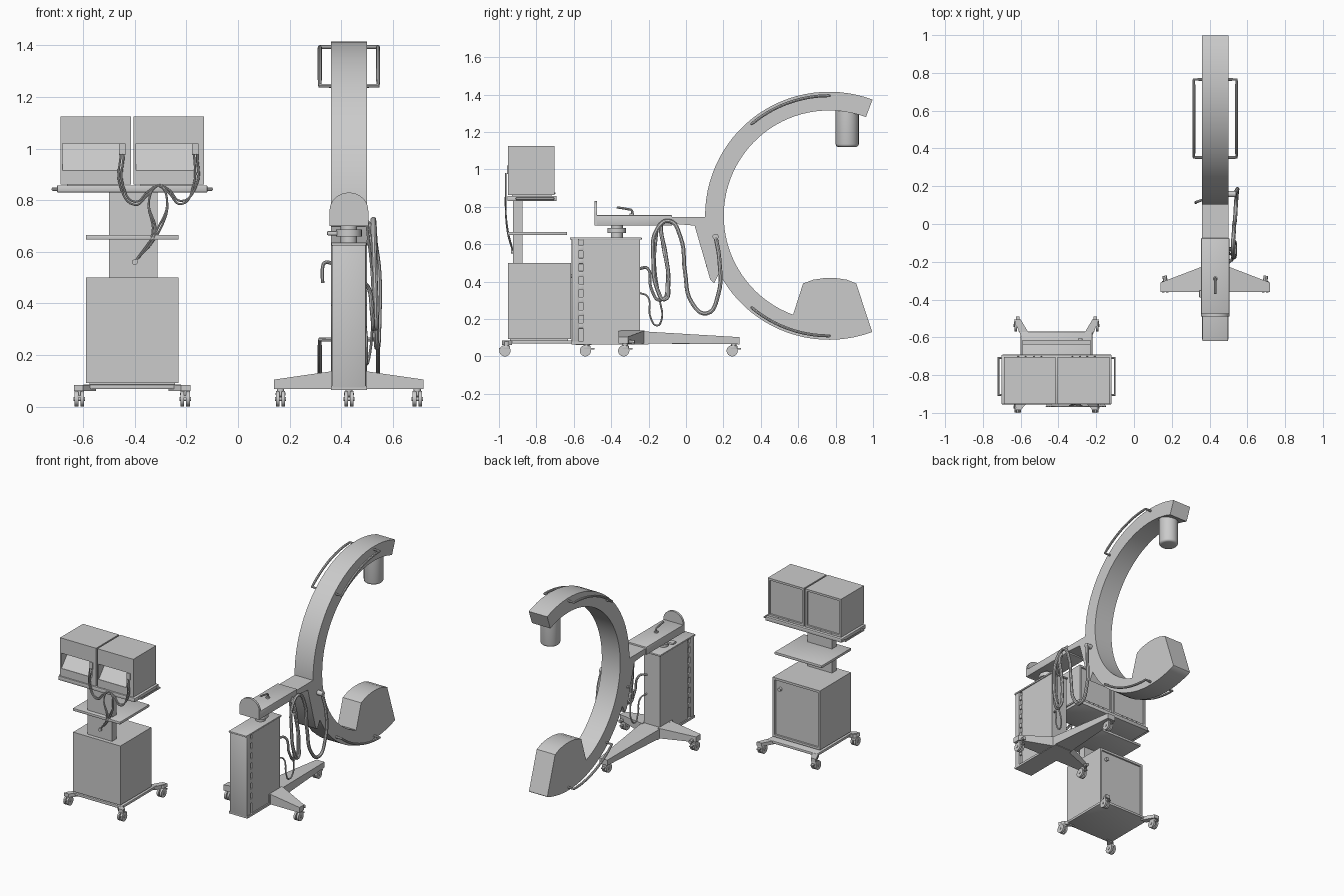
import bpy, bmesh, math
from mathutils import Vector, Matrix

old = bpy.data.objects.get("Cube")
if old:
    bpy.data.objects.remove(old, do_unlink=True)

GREY = (0.6, 0.6, 0.6, 1)
paint = bpy.data.materials.new("grey_paint")
paint.use_nodes = True
paint.diffuse_color = GREY
paint.node_tree.nodes["Principled BSDF"].inputs["Base Color"].default_value = GREY
parts, cutters = [], []


def finish(name, bm):
    bmesh.ops.recalc_face_normals(bm, faces=bm.faces[:])
    me = bpy.data.meshes.new(name)
    bm.to_mesh(me)
    bm.free()
    ob = bpy.data.objects.new(name, me)
    me.materials.append(paint)
    bpy.context.collection.objects.link(ob)
    parts.append(ob)
    return ob


def box(name, x, y, z, bevel=0):
    bm = bmesh.new()
    bmesh.ops.create_cube(bm, size=1)
    for v in bm.verts:
        v.co = [(a[0] + a[1]) / 2 + c * (a[1] - a[0]) for a, c in zip((x, y, z), v.co)]
    if bevel:
        bmesh.ops.bevel(bm, geom=bm.edges[:], offset=bevel, segments=2, affect='EDGES', profile=0.5)
    return finish(name, bm)


def prism(name, pts, a, b, axis=0):
    """Extrude a closed profile along x (axis 0) or y (axis 1)."""
    bm = bmesh.new()
    face = bm.faces.new([bm.verts.new((a, p, q) if axis == 0 else (p, a, q)) for p, q in pts])
    new = bmesh.ops.extrude_face_region(bm, geom=[face])["geom"]
    for v in new:
        if isinstance(v, bmesh.types.BMVert):
            v.co[axis] = b
    return finish(name, bm)


def cyl(name, c, r, h, axis='Z', r2=None, bevel=0):
    bm = bmesh.new()
    bmesh.ops.create_cone(bm, cap_ends=True, segments=24, radius1=r, radius2=r2 or r, depth=h)
    if bevel:
        edges = [e for e in bm.edges if e.verts[0].co.z < 0 and e.verts[1].co.z < 0]
        bmesh.ops.bevel(bm, geom=edges, offset=bevel, segments=3, affect='EDGES', profile=0.5)
    rot = {'Z': Matrix(), 'X': Matrix.Rotation(math.pi / 2, 4, 'Y'), 'Y': Matrix.Rotation(math.pi / 2, 4, 'X')}
    bm.transform(Matrix.Translation(c) @ rot[axis])
    return finish(name, bm)


def tube(name, pts, r, smooth=True):
    cu = bpy.data.curves.new(name, 'CURVE')
    cu.dimensions = '3D'
    cu.bevel_depth, cu.bevel_resolution, cu.resolution_u, cu.use_fill_caps = r, 2, 6, True
    sp = cu.splines.new('BEZIER' if smooth else 'POLY')
    points = sp.bezier_points if smooth else sp.points
    points.add(len(pts) - 1)
    for p, co in zip(points, pts):
        if smooth:
            p.co = co
            p.handle_left_type = p.handle_right_type = 'AUTO'
        else:
            p.co = (*co, 1)
    cu.materials.append(paint)
    ob = bpy.data.objects.new(name, cu)
    bpy.context.collection.objects.link(ob)
    parts.append(ob)


def loft(name, pts):
    bm = bmesh.new()
    for p in pts:
        bm.verts.new(p)
    bmesh.ops.convex_hull(bm, input=bm.verts[:])
    bmesh.ops.dissolve_limit(bm, angle_limit=0.01, verts=bm.verts[:], edges=bm.edges[:])
    return finish(name, bm)


def caster(name, x, y, side=1):
    cyl(name + "_stem", (x, y, 0.066), 0.014, 0.03)
    box(name + "_fork", (x - 0.019, x + 0.019), (y - 0.018, y + 0.02), (0.04, 0.058), 0.005)
    for s in (-1, 1):
        cyl(name + "_wheel", (x + s * 0.011, y - 0.008, 0.03), 0.03, 0.014, 'X')
    cyl(name + "_axle", (x, y - 0.008, 0.03), 0.008, 0.044, 'X')
    box(name + "_brake", (x - 0.01, x + 0.01), sorted((y, y + side * 0.04)), (0.036, 0.044))


def arc(r, a, b, n):
    return [(CY + r * math.cos(math.radians(a + (b - a) * i / n)),
             CZ + r * math.sin(math.radians(a + (b - a) * i / n))) for i in range(n + 1)]


# C-shaped gantry with the detector housing in one profile
MX, CY, CZ = 0.43, 0.765, 0.752
XA, XB = MX - 0.07, MX + 0.07
housing = [(0.995, 0.133), (0.91, 0.39), (0.86, 0.41), (0.80, 0.419), (0.74, 0.419), (0.68, 0.41), (0.626, 0.39)]
prism("c_arm", arc(0.663, 69.5, 290, 56) + housing + arc(0.563, 250, 69.5, 46), XA, XB)
cyl("xray_tube", (MX, 0.862, 1.22), 0.062, 0.2, bevel=0.015)

# Guide rails on both sides of the arc
for s in (-1, 1):
    for a, b in ((90, 130), (230, 270)):
        path = arc(0.642, a, b, 12)
        x = MX + s * 0.113
        ends = [(MX + s * 0.06, *path[0])], [(MX + s * 0.06, *path[-1])]
        tube("guide_rail", ends[0] + [(x, *p) for p in path] + ends[1], 0.008, False)

# Horizontal support arm, bracket and rounded end plate
box("support_arm", (MX - 0.075, MX + 0.075), (-0.48, -0.075), (0.70, 0.755), 0.004)
prism("arm_extension", [(-0.08, 0.71), (-0.08, 0.745), (0.11, 0.745), (0.11, 0.69), (0.04, 0.70)], XA, XB)
prism("arc_bracket", [(0.04, 0.72), (0.115, 0.72), (0.125, 0.62), (0.18, 0.45), (0.15, 0.39), (0.13, 0.41)], XA, XB)
arch = [(MX + 0.075 * math.cos(math.pi * i / 16), 0.76 + 0.07 * math.sin(math.pi * i / 16)) for i in range(17)]
prism("arm_end_plate", arch + [(MX - 0.075, 0.70), (MX + 0.075, 0.70)], -0.49, -0.475, axis=1)
tube("arm_lever", [(MX, -0.29, 0.75), (MX, -0.29, 0.78), (MX, -0.315, 0.788), (MX, -0.37, 0.797)], 0.006)
cyl("lever_base", (MX, -0.29, 0.758), 0.013, 0.012)
cyl("lift_column", (MX, -0.37, 0.67), 0.032, 0.075)
cyl("lift_collar", (MX, -0.37, 0.673), 0.05, 0.028)
box("collar_knob", (0.345, 0.40), (-0.39, -0.35), (0.664, 0.68), 0.004)

# Generator cabinet
box("cabinet_body", (0.368, 0.492), (-0.55, -0.245), (0.07, 0.626))
box("cabinet_core", (0.378, 0.482), (-0.58, -0.54), (0.08, 0.62))
box("cabinet_front", (0.364, 0.496), (-0.612, -0.572), (0.07, 0.626), 0.004)
box("cabinet_lid", (0.362, 0.498), (-0.62, -0.236), (0.624, 0.636), 0.003)
for s in (-1, 1):
    for i in range(7):
        z = 0.15 + i * 0.069
        box("hinge", sorted((MX + s * 0.045, MX + s * 0.064)), (-0.574, -0.548), (z, z + 0.03), 0.003)

# T-shaped base with three casters
box("base_floor", (XA, XB), (-0.612, -0.2), (0.065, 0.08))
loft("rear_leg", [(MX + s * w, y, z) for s in (-1, 1)
                  for w, y, z in ((0.07, -0.37, 0.07), (0.07, -0.37, 0.138), (0.07, -0.2, 0.07), (0.07, -0.2, 0.132),
                                  (0.03, 0.285, 0.065), (0.03, 0.285, 0.103))])
for s in (-1, 1):
    loft("side_leg", [(MX + s * dx, y, z) for dx, back, top in ((0.06, -0.222, 0.138), (0.29, -0.31, 0.105))
                      for y in (-0.36, back) for z in (0.068, top)])
    caster("side_caster", MX + s * 0.265, -0.325)
    tube("side_pedal", [(MX + s * 0.262, -0.32, 0.08), (MX + s * 0.268, -0.275, 0.075)], 0.012, False)
caster("rear_caster", MX, 0.255)

# Hoses and side fittings
tube("main_hose", [(0.53, 0.158, 0.64), (0.545, 0.178, 0.52), (0.545, 0.172, 0.33), (0.54, 0.11, 0.23),
                   (0.535, 0.03, 0.29), (0.53, -0.005, 0.45), (0.53, -0.03, 0.64), (0.525, -0.09, 0.725),
                   (0.525, -0.155, 0.68), (0.53, -0.175, 0.52), (0.535, -0.15, 0.35), (0.535, -0.115, 0.305),
                   (0.53, -0.095, 0.38), (0.525, -0.11, 0.55), (0.515, -0.135, 0.69), (0.495, -0.13, 0.72)], 0.011)
tube("cabinet_hose", [(0.47, -0.25, 0.47), (0.50, -0.205, 0.47), (0.52, -0.185, 0.36), (0.525, -0.135, 0.30),
                      (0.525, -0.10, 0.40), (0.52, -0.125, 0.60), (0.50, -0.14, 0.715)], 0.008)
tube("thin_cable", [(0.47, -0.25, 0.34), (0.49, -0.205, 0.32), (0.50, -0.19, 0.21), (0.50, -0.155, 0.165),
                    (0.51, -0.13, 0.2), (0.52, -0.14, 0.30), (0.52, -0.165, 0.5), (0.50, -0.15, 0.70)], 0.005)
cyl("hose_socket", (0.515, 0.158, 0.64), 0.016, 0.05, 'X')
tube("side_hook", [(0.37, 0.13, 0.555), (0.335, 0.118, 0.557), (0.328, 0.115, 0.54), (0.328, 0.113, 0.48)], 0.007)

# Workstation cart: base frame, feet, cabinet with door, column and shelf
WX = -0.41
box("cart_base", (WX - 0.19, WX + 0.19), (-0.955, -0.57), (0.068, 0.086), 0.004)
for s in (-1, 1):
    for y0, y1 in ((-0.93, -0.985), (-0.59, -0.505)):
        loft("cart_foot", [(WX + s * dx, y, z) for dx, y in ((0.14, y0), (0.19, y0), (0.19, y1), (0.225, y1))
                           for z in (0.06, 0.084)])
        caster("cart_caster", WX + s * 0.205, -0.96 if y0 < -0.9 else -0.53, -1 if y0 < -0.9 else 1)
cab = box("cart_cabinet", (WX - 0.18, WX + 0.18), (-0.952, -0.615), (0.092, 0.5))
box("cart_plinth", (WX - 0.165, WX + 0.165), (-0.94, -0.63), (0.08, 0.1))
cyl("door_knob", (WX + 0.125, -0.616, 0.43), 0.012, 0.022, 'Y')
box("cart_column", (-0.50, -0.312), (-0.925, -0.875), (0.49, 0.835))
box("cart_shelf", (WX - 0.18, WX + 0.18), (-0.955, -0.635), (0.648, 0.666), 0.003)

# Monitor tray with side handles
box("monitor_tray", (WX - 0.292, WX + 0.292), (-0.955, -0.692), (0.83, 0.858), 0.005)
for s in (-1, 1):
    x = WX + s * 0.308
    tube("tray_handle", [(WX + s * 0.28, -0.905, 0.843), (x, -0.905, 0.843), (x, -0.71, 0.843),
                         (WX + s * 0.28, -0.71, 0.843)], 0.007, False)


def recess_back(ob, inset, depth):
    """Frame and sink the panel facing +y."""
    bm = bmesh.new()
    bm.from_mesh(ob.data)
    face = max(bm.faces, key=lambda f: f.calc_center_median().y)
    bmesh.ops.inset_region(bm, faces=[face], thickness=inset)
    bmesh.ops.inset_region(bm, faces=[face], thickness=0.003, depth=-depth)
    bm.to_mesh(ob.data)
    bm.free()


recess_back(cab, 0.022, 0.008)

# Two monitors: screens at the back, sloped cable recesses at the front
for x in (-0.552, -0.268):
    mon = box("monitor", (x - 0.137, x + 0.137), (-0.952, -0.703), (0.862, 1.124))
    recess_back(mon, 0.02, 0.008)
    cut = prism("recess_cutter", [(-0.96, 0.915), (-0.95, 0.915), (-0.86, 1.02), (-0.96, 1.02)], x - 0.128, x + 0.105)
    parts.remove(cut)
    cutters.append(cut)
    cut.hide_render = True
    mod = mon.modifiers.new("recess", 'BOOLEAN')
    mod.object, mod.operation, mod.solver = cut, 'DIFFERENCE', 'EXACT'
    box("cable_plug", (x + 0.09, x + 0.115), (-0.958, -0.93), (0.975, 1.02))
    box("monitor_foot", (x - 0.11, x + 0.11), (-0.93, -0.72), (0.855, 0.865))
    for i in range(4):
        cyl("monitor_button", (x - 0.06 + i * 0.04, -0.702, 0.872), 0.004, 0.006, 'Y')

# Monitor cables gathered into the column
Y = -0.965
for d in (0, 0.012):
    tube("left_cable", [(-0.455 + d, Y, 0.98), (-0.458 + d, Y, 0.86), (-0.40, Y, 0.782 + d), (-0.35, Y, 0.82 + d),
                        (-0.305, Y, 0.855), (-0.275, Y, 0.80), (-0.30 - d, -0.955, 0.69), (-0.40, -0.925, 0.56)], 0.004)
    tube("right_cable", [(-0.17 + d, Y, 0.98), (-0.172 + d, Y, 0.86), (-0.22, Y, 0.785 + d), (-0.27, Y, 0.83 + d),
                         (-0.31, Y, 0.857), (-0.345, Y, 0.80), (-0.32 - d, -0.955, 0.67), (-0.40, -0.925, 0.56)], 0.004)
cyl("cable_socket", (-0.40, -0.928, 0.56), 0.011, 0.014, 'Y')

# Convert curves and modifiers to meshes, then smooth the round parts
bpy.ops.object.select_all(action='DESELECT')
for ob in parts:
    ob.select_set(True)
bpy.context.view_layer.objects.active = parts[0]
bpy.ops.object.convert(target='MESH')
bpy.ops.object.shade_smooth_by_angle(angle=math.radians(35))
for cut in cutters:
    bpy.data.objects.remove(cut, do_unlink=True)
